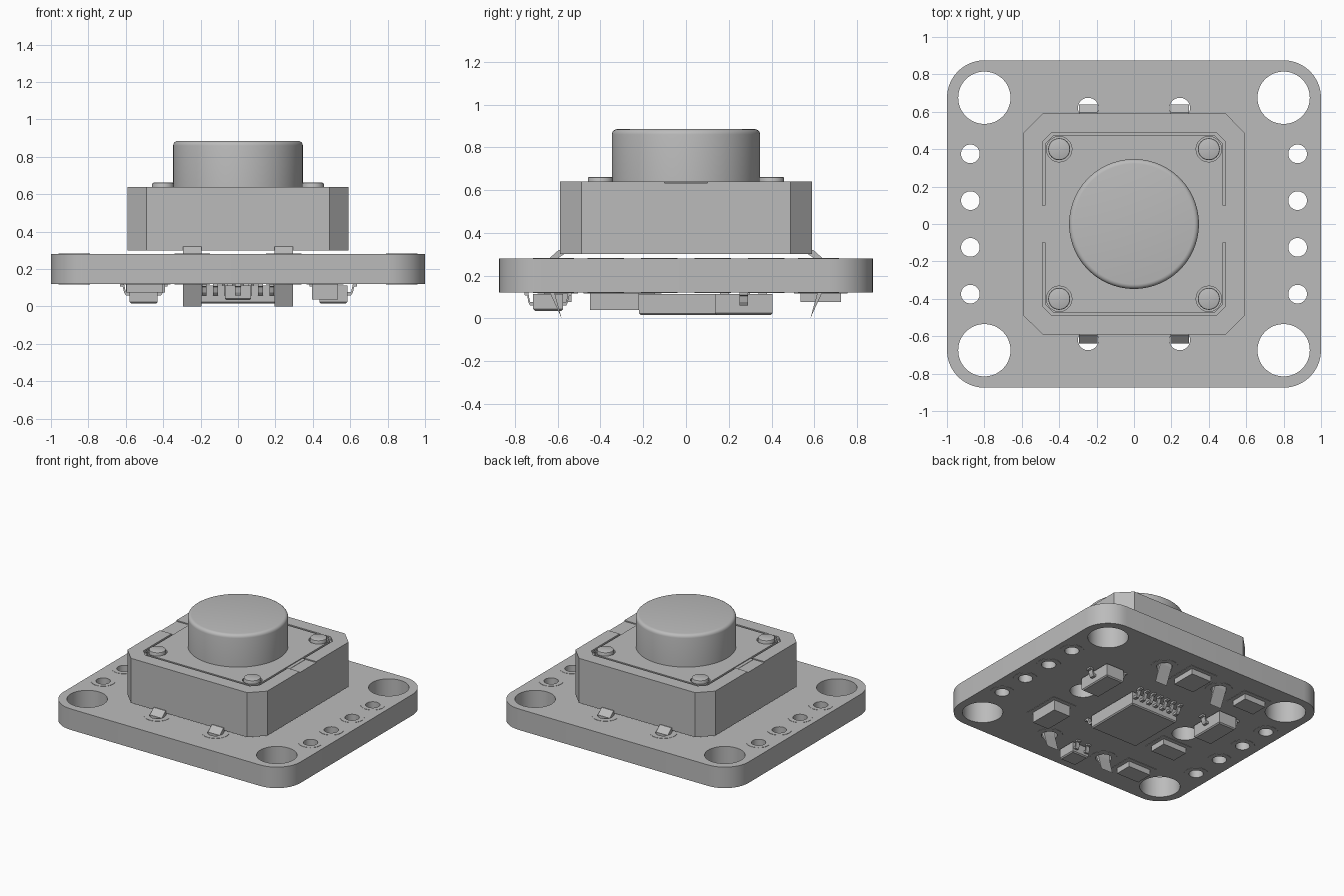
import bpy, bmesh, math
from mathutils import Matrix, Vector

cube = bpy.data.objects.get("Cube")
if cube:
    bpy.data.objects.remove(cube, do_unlink=True)

grey = bpy.data.materials.new("plain_grey")
grey.use_nodes = True
COLOUR = (0.5, 0.5, 0.5, 1)
grey.diffuse_color = COLOUR
grey.node_tree.nodes["Principled BSDF"].inputs["Base Color"].default_value = COLOUR


def finish(name, bm):
    bmesh.ops.recalc_face_normals(bm, faces=bm.faces)
    mesh = bpy.data.meshes.new(name)
    bm.to_mesh(mesh)
    bm.free()
    mesh.materials.append(grey)
    ob = bpy.data.objects.new(name, mesh)
    bpy.context.collection.objects.link(ob)
    return ob


def add_prism(bm, pts, z0, z1):
    """Extrude a flat outline from z0 to z1."""
    face = bm.faces.new([bm.verts.new((x, y, z0)) for x, y in pts])
    new = bmesh.ops.extrude_face_region(bm, geom=[face])["geom"]
    tops = [v for v in new if isinstance(v, bmesh.types.BMVert)]
    bmesh.ops.translate(bm, verts=tops, vec=(0, 0, z1 - z0))


def prism(name, pts, z0, z1):
    bm = bmesh.new()
    add_prism(bm, pts, z0, z1)
    return finish(name, bm)


def circle(x, y, r, n=48):
    return [(x + r * math.cos(i * math.tau / n), y + r * math.sin(i * math.tau / n)) for i in range(n)]


def rect(x, y, w, d):
    return [(x + sx * w / 2, y + sy * d / 2) for sx, sy in ((-1, -1), (1, -1), (1, 1), (-1, 1))]


def rounded(hx, hy, r, steps):
    """Rectangle outline with rounded corners, or chamfered when steps is 1."""
    pts = []
    for q, (sx, sy) in enumerate(((1, 1), (-1, 1), (-1, -1), (1, -1))):
        for i in range(steps + 1):
            a = (q + i / steps) * math.pi / 2
            pts.append((sx * (hx - r) + r * math.cos(a), sy * (hy - r) + r * math.sin(a)))
    return pts


def cut(ob, outlines, z0, z1):
    """Subtract prisms from an object and discard the cutter."""
    bm = bmesh.new()
    for pts in outlines:
        add_prism(bm, pts, z0, z1)
    cutter = finish("cutter", bm)
    cutter.hide_render = True
    mod = ob.modifiers.new("cut", "BOOLEAN")
    mod.operation, mod.solver, mod.object = "DIFFERENCE", "EXACT", cutter
    deps = bpy.context.evaluated_depsgraph_get()
    mesh = bpy.data.meshes.new_from_object(ob.evaluated_get(deps))
    ob.modifiers.clear()
    ob.data = mesh
    bpy.data.objects.remove(cutter, do_unlink=True)


def bevel_end(ob, z, width, segments):
    bm = bmesh.new()
    bm.from_mesh(ob.data)
    rim = [e for e in bm.edges if all(abs(v.co.z - z) < 1e-4 for v in e.verts)]
    bmesh.ops.bevel(bm, geom=rim, offset=width, segments=segments, affect="EDGES", profile=0.5)
    bm.to_mesh(ob.data)
    bm.free()


def strip(name, profile, width, loc, angle):
    """Extrude an outward/height profile sideways, then turn it to face angle."""
    bm = bmesh.new()
    add_prism(bm, profile, -width / 2, width / 2)
    turn = Matrix.Rotation(angle, 4, "Z") @ Matrix.Rotation(math.pi / 2, 4, "X")
    bm.transform(Matrix.Translation(Vector(loc)) @ turn)
    return finish(name, bm)


smooth = []
SIGNS = [(sx, sy) for sx in (-1, 1) for sy in (-1, 1)]
BOTTOM, TOP = 0.12, 0.28

# Circuit board with mounting, header, switch lead and peg holes
mounts = [circle(sx * 0.8, sy * 0.675, 0.14) for sx, sy in SIGNS]
headers = [(sx * 0.875, -0.375 + 0.25 * i) for sx in (-1, 1) for i in range(4)]
lead_spots = [(sx * 0.245, sy * 0.62) for sx, sy in SIGNS]
board = prism("circuit_board", rounded(1, 0.875, 0.2, 10), BOTTOM, TOP)
holes = mounts + [circle(x, y, 0.05, 32) for x, y in headers]
holes += [circle(x, y, 0.055, 32) for x, y in lead_spots]
holes += [circle(sx * 0.46, 0, 0.09, 32) for sx in (-1, 1)]
cut(board, holes, 0, 0.5)
smooth.append(board)

# Thin solder pads around the small holes on both faces
for spots, inner, outer in ((headers, 0.05, 0.085), (lead_spots, 0.055, 0.095)):
    for x, y in spots:
        for z in (BOTTOM, TOP):
            pad = prism("solder_pad", circle(x, y, outer, 32), z - 0.002, z + 0.002)
            cut(pad, [circle(x, y, inner, 32)], 0, 0.5)

# Switch housing: chamfered block with a recessed lid seat and side notches
housing = prism("switch_housing", rounded(0.59, 0.59, 0.1, 1), 0.3, 0.64)
cut(housing, [rounded(0.49, 0.49, 0.05, 1)], 0.615, 0.8)
cut(housing, [rect(sx * 0.55, 0, 0.14, 0.2) for sx in (-1, 1)], 0.632, 0.8)
lid = prism("switch_lid", rounded(0.475, 0.475, 0.045, 1), 0.6, 0.64)
cut(lid, [circle(sx * 0.4, sy * 0.4, 0.068, 32) for sx, sy in SIGNS], 0.62, 0.8)
for side in (-1, 1):
    prism("lid_tab", rect(side * 0.485, 0, 0.03, 0.2), 0.6, 0.634)

# Round push button and corner rivets
button = prism("push_button", circle(0, 0, 0.347, 96), 0.62, 0.885)
bevel_end(button, 0.885, 0.025, 4)
smooth.append(button)
for sx, sy in SIGNS:
    rivet = prism("lid_rivet", circle(sx * 0.4, sy * 0.4, 0.059, 32), 0.6, 0.662)
    bevel_end(rivet, 0.662, 0.008, 2)
    smooth.append(rivet)

# Bent switch leads passing through the board
LEAD = [(0.57, 0.32), (0.595, 0.32), (0.64, 0.28), (0.637, 0.12), (0.582, 0),
        (0.615, 0.12), (0.615, 0.27), (0.57, 0.3)]
for sx, sy in SIGNS:
    strip("switch_lead", LEAD, 0.1, (sx * 0.245, 0, 0), sy * math.pi / 2)

# Bent chip leads, profile runs outward from the chip body
GULL = [(-0.01, 0.06), (0.03, 0.06), (0.045, 0.075), (0.055, 0.105), (0.08, 0.108),
        (0.08, 0.12), (0.045, 0.12), (0.03, 0.077), (-0.01, 0.077)]


def chip(name, x, y, w, d, z0, pins, pin_width, reach):
    """Chip body with gull leads; pins lists (angle, offsets along that side)."""
    body = prism(name, rect(x, y, w, d), z0, 0.113)
    bevel_end(body, z0, 0.008, 1)
    profile = [(u * reach, z) for u, z in GULL]
    for angle, offsets in pins:
        c, s = round(math.cos(angle)), round(math.sin(angle))
        for o in offsets:
            loc = (x + c * w / 2 - s * o, y + s * d / 2 + c * o, 0)
            strip(name + "_lead", profile, pin_width, loc, angle)


# Main chip and two three-legged chips
row = [0.06 * i for i in range(-3, 4)]
chip("main_chip", 0, 0, 0.4, 0.44, 0.015, [(math.pi / 2, row), (-math.pi / 2, row)], 0.025, 1)
for x in (-0.505, 0.51):
    chip("transistor", x, 0.27, 0.15, 0.27, 0.016, [(0, [0]), (math.pi, [-0.09, 0.09])], 0.04, 0.65)

# Small three-legged part near the front edge
chip("small_regulator", 0, -0.645, 0.14, 0.14, 0.035,
     [(math.pi / 2, [-0.045, 0.045]), (-math.pi / 2, [0])], 0.03, 0.5)

# Plain block components: x, y, width, depth, lower height
BLOCKS = {
    "capacitor_left": (0.465, -0.335, 0.14, 0.23, 0.038),
    "resistor_side": (-0.49, -0.21, 0.2, 0.13, 0.075),
    "resistor_front": (-0.5, -0.6, 0.19, 0.13, 0.075),
    "resistor_back": (0, 0.63, 0.17, 0.19, 0.075),
    "resistor_corner": (-0.51, 0.63, 0.18, 0.13, 0.075),
}
for name, (x, y, w, d, z0) in BLOCKS.items():
    prism(name, rect(x, y, w, d), z0, BOTTOM)
    prism(name + "_solder", rect(x, y, w + 0.06, d + 0.06), BOTTOM - 0.003, BOTTOM)

# Smooth shading on the round parts
bpy.ops.object.select_all(action="DESELECT")
for ob in smooth:
    ob.select_set(True)
bpy.context.view_layer.objects.active = button
bpy.ops.object.shade_smooth_by_angle(angle=math.radians(35))
